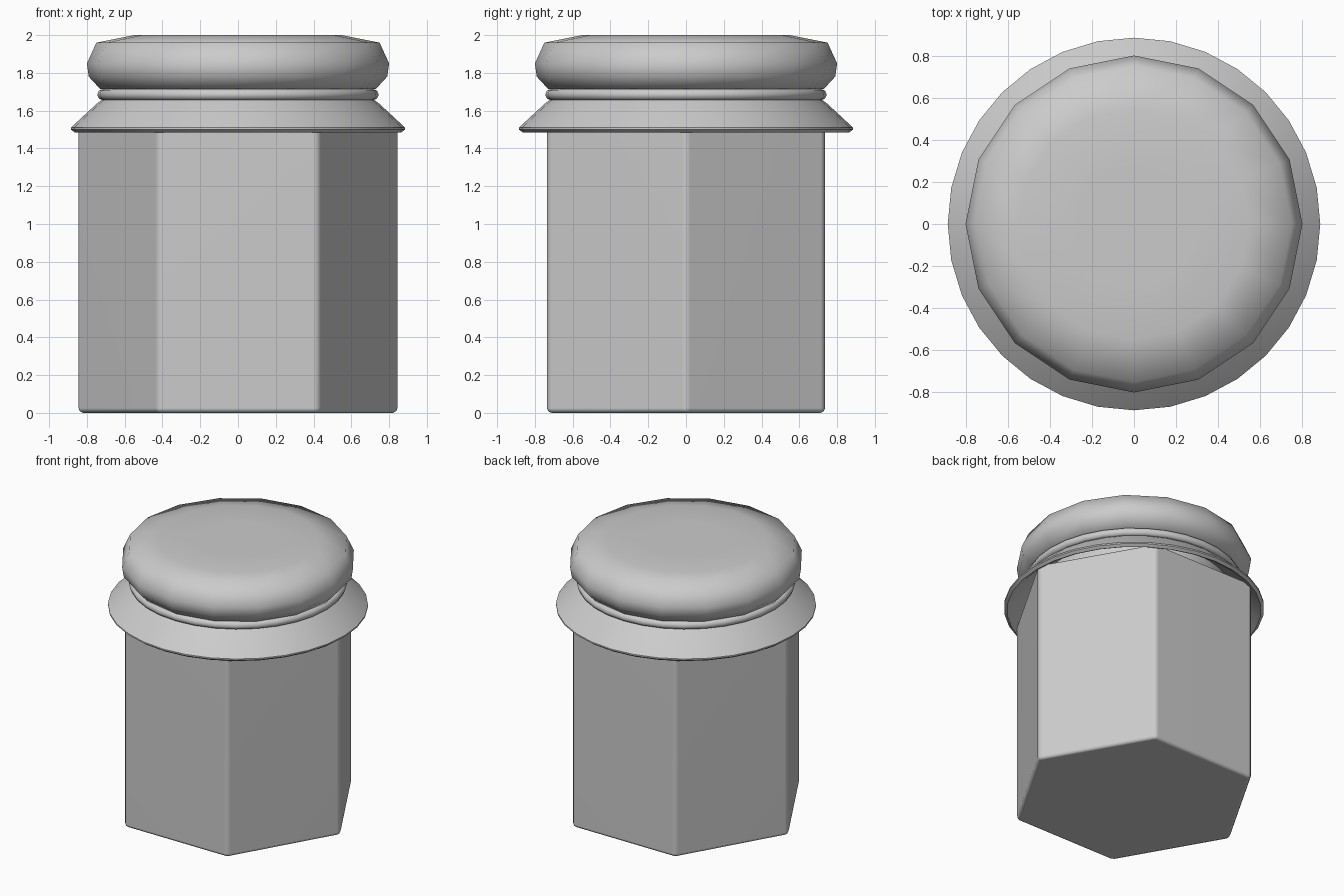
import bpy, bmesh, math

cube = bpy.data.objects.get("Cube")
if cube:
    bpy.data.objects.remove(cube, do_unlink=True)

grey = bpy.data.materials.new("plain grey")
grey.use_nodes = True
GREY = (0.6, 0.6, 0.6, 1)
grey.diffuse_color = GREY
grey.node_tree.nodes["Principled BSDF"].inputs["Base Color"].default_value = GREY


def lathe(name, profile, sides, angle, closed=False):
    """Turn (radius, height) points about z; caps the ends unless closed."""
    bm = bmesh.new()
    rings = []
    for r, z in profile:
        ring = []
        for i in range(sides):
            a = math.tau * i / sides
            ring.append(bm.verts.new((r * math.cos(a), r * math.sin(a), z)))
        rings.append(ring)
    pairs = list(zip(rings, rings[1:]))
    if closed:
        pairs.append((rings[-1], rings[0]))
    else:
        bm.faces.new(rings[0])
        bm.faces.new(rings[-1])
    for low, high in pairs:
        for i in range(sides):
            j = (i + 1) % sides
            bm.faces.new((low[i], low[j], high[j], high[i]))
    bmesh.ops.recalc_face_normals(bm, faces=bm.faces)
    mesh = bpy.data.meshes.new(name)
    bm.to_mesh(mesh)
    bm.free()
    mesh.materials.append(grey)
    obj = bpy.data.objects.new(name, mesh)
    bpy.context.collection.objects.link(obj)
    bpy.ops.object.select_all(action='DESELECT')
    obj.select_set(True)
    bpy.context.view_layer.objects.active = obj
    bpy.ops.object.shade_smooth_by_angle(angle=math.radians(angle))
    return obj


# Six-sided jar with softened edges
jar = lathe("jar_body", [(0.85, 0), (0.85, 1.53)], 6, 35)
bevel = jar.modifiers.new("soft edges", 'BEVEL')
bevel.width = 0.025
bevel.segments = 2
bevel.limit_method = 'ANGLE'
normals = jar.modifiers.new("flat sides", 'WEIGHTED_NORMAL')
normals.keep_sharp = False

# Round neck joining the jar to the lid
lathe("jar_neck", [(0.66, 1.5), (0.66, 1.76)], 32, 30)

# Flared cloth skirt: outer slope, thin hem, inner slope
lathe("cloth_skirt", [(0.71, 1.665), (0.75, 1.635), (0.885, 1.51), (0.885, 1.5),
                      (0.865, 1.485), (0.845, 1.495), (0.73, 1.6), (0.65, 1.64)],
      32, 40, closed=True)

# Tie band round the neck
bead = [(0.715 + 0.03 * math.cos(math.tau * k / 8),
         1.685 + 0.03 * math.sin(math.tau * k / 8)) for k in range(8)]
lathe("tie_band", bead, 32, 60, closed=True)

# Puffed cloth cap over the lid
lathe("cloth_cap", [(0.62, 1.7), (0.73, 1.715), (0.79, 1.78), (0.8, 1.85),
                    (0.75, 1.96), (0.55, 2.0), (0.28, 2.0)], 16, 60)
